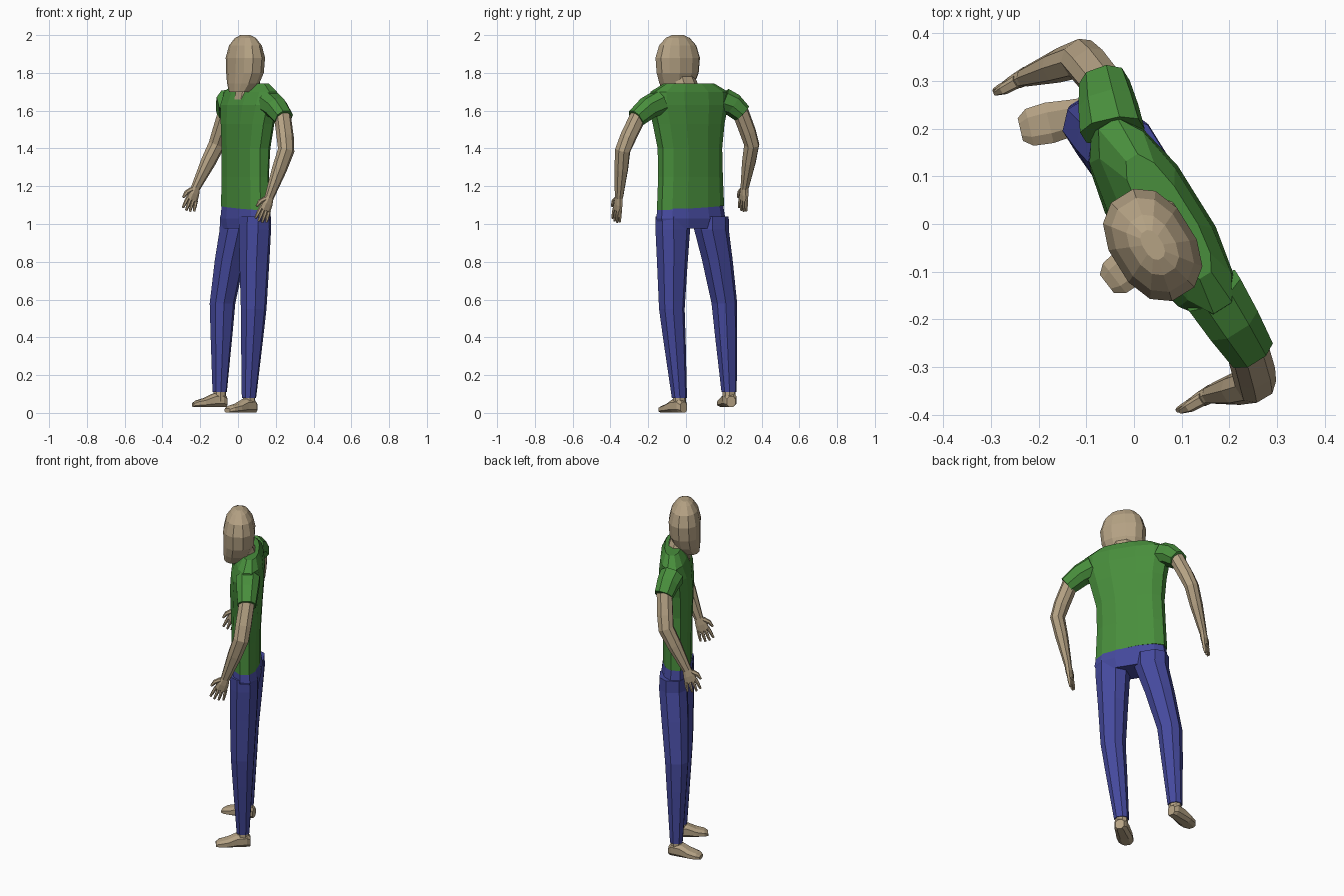
import bpy, bmesh, math
from mathutils import Vector

if "Cube" in bpy.data.objects:
    bpy.data.objects.remove(bpy.data.objects["Cube"])

# Body axes: F is the way the chest faces, L is the body's left
F = Vector((-0.85, -0.53, 0)).normalized()
L = Vector((0.53, -0.85, 0)).normalized()
Z = Vector((0, 0, 1))


def material(name, rgb):
    m = bpy.data.materials.new(name)
    m.diffuse_color = (*rgb, 1)
    m.use_nodes = True
    m.node_tree.nodes["Principled BSDF"].inputs["Base Color"].default_value = m.diffuse_color
    return m


SKIN = material("skin", (0.46, 0.36, 0.23))
GREEN = material("shirt green", (0.065, 0.27, 0.045))
BLUE = material("trouser blue", (0.06, 0.068, 0.34))


def body(l, f, z):
    """Point from body axes to world."""
    return L * l + F * f + Z * z


def loft(name, rings, mat, n=8, ref=F, power=0.85, fixed=None):
    """Rings of (centre, radius along ref, radius across), skinned and capped."""
    bm = bmesh.new()
    pts = [Vector(r[0]) for r in rings]
    loops = []
    for i, (c, a, b) in enumerate(rings):
        t = fixed or (pts[min(i + 1, len(pts) - 1)] - pts[max(i - 1, 0)]).normalized()
        u = (ref - t * ref.dot(t)).normalized()
        v = t.cross(u)
        loop = []
        for k in range(n):
            ang = 2 * math.pi * (k + 0.5) / n
            co, si = math.cos(ang), math.sin(ang)
            co = math.copysign(abs(co) ** power, co)
            si = math.copysign(abs(si) ** power, si)
            loop.append(bm.verts.new(pts[i] + u * co * a + v * si * b))
        loops.append(loop)
    for p, q in zip(loops, loops[1:]):
        for k in range(n):
            j = (k + 1) % n
            bm.faces.new((p[k], p[j], q[j], q[k]))
    bm.faces.new(loops[0])
    bm.faces.new(loops[-1])
    bmesh.ops.recalc_face_normals(bm, faces=bm.faces)
    me = bpy.data.meshes.new(name)
    bm.to_mesh(me)
    bm.free()
    me.materials.append(mat)
    ob = bpy.data.objects.new(name, me)
    bpy.context.collection.objects.link(ob)
    return ob


def upright(name, rows, mat, n=10, power=0.85):
    """Loft of level rings given as (l, f, z, half depth, half width)."""
    return loft(name, [(body(l, f, z), d, w) for l, f, z, d, w in rows],
                mat, n, F, power, Z)


# Shirt body; its hem rises a little to the body's right
shirt = upright("shirt", [
    (0.0, -0.045, 1.085, 0.078, 0.200),
    (0.0, -0.045, 1.25, 0.078, 0.192),
    (0.005, -0.047, 1.40, 0.085, 0.190),
    (0.015, -0.05, 1.53, 0.092, 0.212),
    (0.02, -0.055, 1.63, 0.090, 0.238),
    (0.02, -0.065, 1.70, 0.072, 0.235),
    (0.025, -0.07, 1.745, 0.045, 0.150)], GREEN, 12)
for v in shirt.data.vertices:
    if v.co.z < 1.1:
        v.co.z -= 0.06 * v.co.dot(L)

# Neck and head
upright("neck", [
    (0.03, -0.035, 1.66, 0.06, 0.075),
    (0.035, -0.045, 1.735, 0.055, 0.075),
    (0.05, -0.03, 1.80, 0.05, 0.065)], SKIN, 8)
upright("head", [
    (0.055, 0.025, 1.70, 0.046, 0.068),
    (0.055, 0.002, 1.745, 0.074, 0.098),
    (0.057, -0.008, 1.80, 0.084, 0.118),
    (0.058, -0.010, 1.88, 0.087, 0.125),
    (0.058, -0.010, 1.945, 0.072, 0.105),
    (0.058, -0.010, 1.985, 0.045, 0.068),
    (0.058, -0.010, 2.0, 0.020, 0.034)], SKIN, 12)

# Trouser seat
upright("trouser_seat", [
    (0.0, -0.045, 0.975, 0.075, 0.185),
    (0.0, -0.048, 1.03, 0.084, 0.205),
    (0.0, -0.045, 1.095, 0.076, 0.195)], BLUE, 12)


def leg(side, hip, knee, ankle):
    hip, knee, ankle = Vector(hip), Vector(knee), Vector(ankle)
    thigh = hip.lerp(knee, 0.45)
    calf = knee.lerp(ankle, 0.35)
    loft(side + "_trouser_leg", [
        (hip + Z * 0.04, 0.078, 0.092), (hip - Z * 0.03, 0.080, 0.092),
        (thigh, 0.076, 0.080), (knee, 0.066, 0.066),
        (calf, 0.056, 0.058), (ankle, 0.036, 0.040)], BLUE, 8, F, 0.85, Z)
    loft(side + "_ankle", [
        (ankle + Z * 0.02, 0.030, 0.033), (ankle - Z * 0.05, 0.034, 0.035)],
        SKIN, 8, F, 0.85, Z)


def foot(side, ankle, toward, ground, length):
    d = Vector((*toward, 0)).normalized()
    rows = [(-0.04, 0.027, 0.024), (-0.02, 0.036, 0.036), (0.03, 0.035, 0.040),
            (0.08, 0.023, 0.046), (length - 0.02, 0.017, 0.042), (length, 0.011, 0.026)]
    loft(side + "_foot", [(Vector((*ankle, ground + h)) + d * s, h * 1.08, w)
                          for s, h, w in rows], SKIN, 8, Z, 0.75, d)


leg("left", (0.09, -0.07, 1.0), (0.083, -0.075, 0.55), (0.058, -0.035, 0.08))
leg("right", (-0.012, 0.135, 1.0), (-0.082, 0.203, 0.58), (-0.097, 0.228, 0.11))
foot("left", (0.058, -0.037), (-0.11, -0.085), 0.002, 0.145)
foot("right", (-0.1, 0.23), (-0.13, -0.03), 0.032, 0.142)


def arm(side, shoulder, cuff, elbow, wrist, tip):
    shoulder, cuff, elbow, wrist, tip = map(Vector, (shoulder, cuff, elbow, wrist, tip))
    mid = shoulder.lerp(cuff, 0.5) + Z * 0.012
    loft(side + "_sleeve", [(shoulder, 0.068, 0.066), (mid, 0.062, 0.060),
                            (cuff, 0.052, 0.050)], GREEN)
    fore = elbow.lerp(wrist, 0.4)
    loft(side + "_arm", [(cuff.lerp(mid, 0.2), 0.044, 0.042), (elbow + (cuff - elbow) * 0.4, 0.045, 0.041),
                         (elbow, 0.044, 0.038), (fore, 0.040, 0.034),
                         (wrist, 0.025, 0.020)], SKIN)
    # Hand: flat palm, four fingers, and a thumb pointing forward
    t = (tip - wrist).normalized()
    u = (F - t * F.dot(t)).normalized()
    knuckle = wrist.lerp(tip, 0.52)
    loft(side + "_palm", [(wrist - t * 0.01, 0.023, 0.018),
                          (wrist.lerp(knuckle, 0.5), 0.033, 0.018),
                          (knuckle, 0.036, 0.014)], SKIN)
    for i, reach in enumerate((0.82, 0.97, 1.0, 0.88)):
        o = (i - 1.5) * 0.018
        base = knuckle + u * o - t * 0.006
        end = knuckle + u * o * 1.35 + (tip - knuckle) * reach
        loft(f"{side}_finger_{i + 1}", [(base, 0.010, 0.011), (base.lerp(end, 0.5), 0.009, 0.010),
                                        (end, 0.006, 0.006)], SKIN, 6)
    start = wrist + t * 0.015 + u * 0.02
    loft(side + "_thumb", [(start, 0.014, 0.014), (start + t * 0.025 + u * 0.025, 0.012, 0.012),
                           (start + t * 0.055 + u * 0.035, 0.006, 0.006)], SKIN, 6)


arm("left", body(0.205, -0.065, 1.645), (0.243, -0.265, 1.56), (0.255, -0.335, 1.39),
    (0.165, -0.355, 1.14), (0.118, -0.372, 1.01))
arm("right", body(-0.19, -0.065, 1.655), (-0.062, 0.298, 1.585), (-0.113, 0.348, 1.42),
    (-0.225, 0.31, 1.19), (-0.265, 0.298, 1.068))
